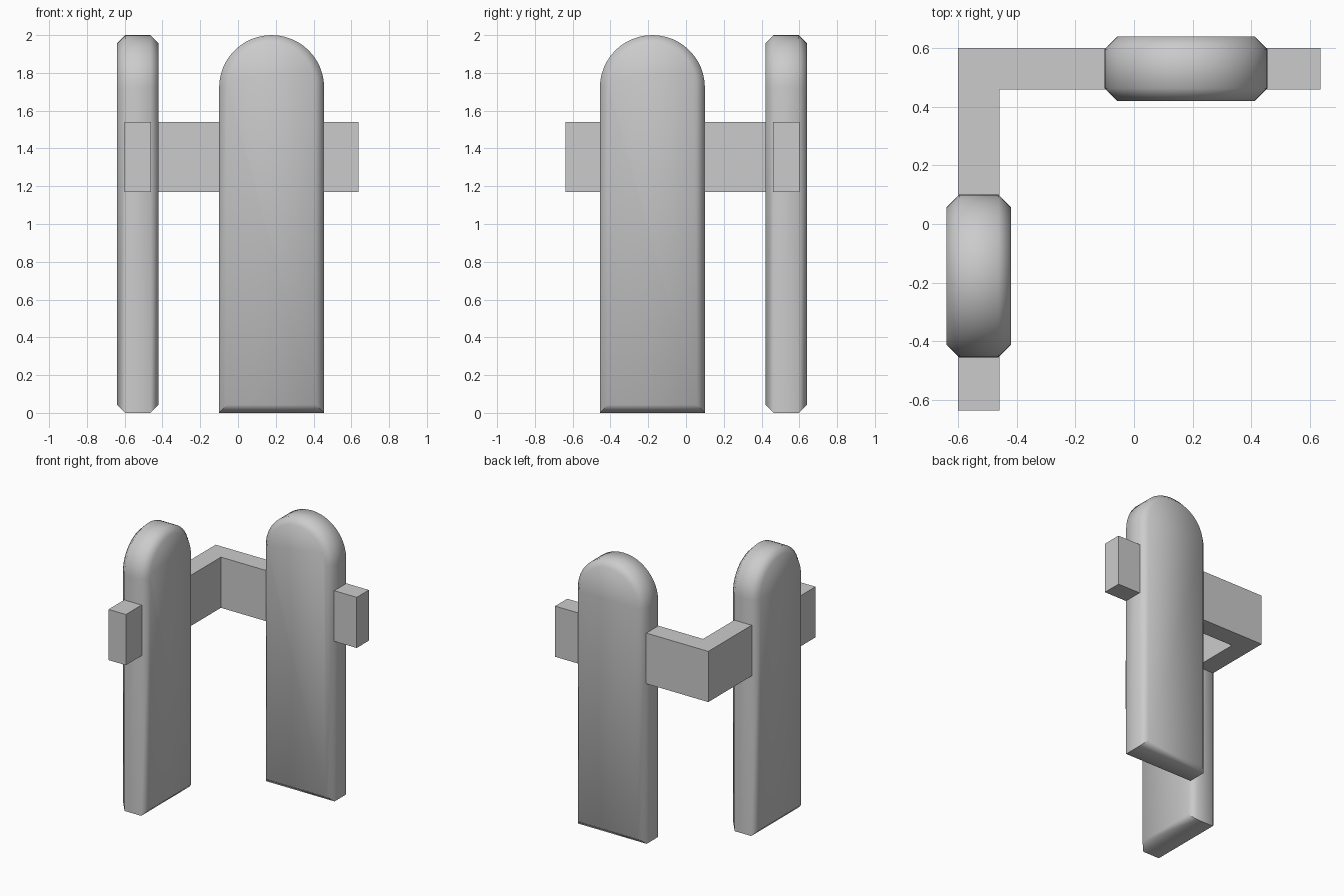
import bpy, bmesh, math

if "Cube" in bpy.data.objects:
    bpy.data.objects.remove(bpy.data.objects["Cube"])

HALF_W, HALF_T, CHAMFER, SEGS = 0.278, 0.11, 0.043, 24


def make_object(name, bm, location=(0, 0, 0), turn=0):
    bmesh.ops.recalc_face_normals(bm, faces=bm.faces)
    mesh = bpy.data.meshes.new(name)
    bm.to_mesh(mesh)
    bm.free()
    obj = bpy.data.objects.new(name, mesh)
    obj.location = location
    obj.rotation_euler.z = turn
    bpy.context.collection.objects.link(obj)
    return obj


def board(name, location, turn):
    """Round-topped plank with chamfered edges on both faces."""
    bm = bmesh.new()
    rings = []
    for y, inset in ((-HALF_T, CHAMFER), (CHAMFER - HALF_T, 0),
                     (HALF_T - CHAMFER, 0), (HALF_T, CHAMFER)):
        r = HALF_W - inset
        pts = [(-r, inset), (r, inset)]
        for i in range(SEGS + 1):
            a = math.pi * i / SEGS
            pts.append((r * math.cos(a), 2 - HALF_W + r * math.sin(a)))
        rings.append([bm.verts.new((x, y, z)) for x, z in pts])
    bm.faces.new(rings[0])
    bm.faces.new(rings[-1])
    n = len(rings[0])
    for a, b in zip(rings, rings[1:]):
        for i in range(n):
            j = (i + 1) % n
            bm.faces.new((a[i], a[j], b[j], b[i]))
    obj = make_object(name, bm, location, turn)
    bpy.ops.object.select_all(action='DESELECT')
    obj.select_set(True)
    bpy.context.view_layer.objects.active = obj
    bpy.ops.object.shade_smooth_by_angle(angle=math.radians(50))


# Two upright fence boards
board("back_board", (0.178, 0.53, 0), 0)
board("left_board", (-0.53, -0.178, 0), math.pi / 2)

# L-shaped corner rail
bm = bmesh.new()
outline = [(-0.6, -0.637), (-0.46, -0.637), (-0.46, 0.46),
           (0.637, 0.46), (0.637, 0.6), (-0.6, 0.6)]
face = bm.faces.new([bm.verts.new((x, y, 1.17)) for x, y in outline])
top = bmesh.ops.extrude_face_region(bm, geom=[face])["geom"]
bmesh.ops.translate(bm, vec=(0, 0, 0.37),
                    verts=[g for g in top if isinstance(g, bmesh.types.BMVert)])
make_object("corner_rail", bm)
